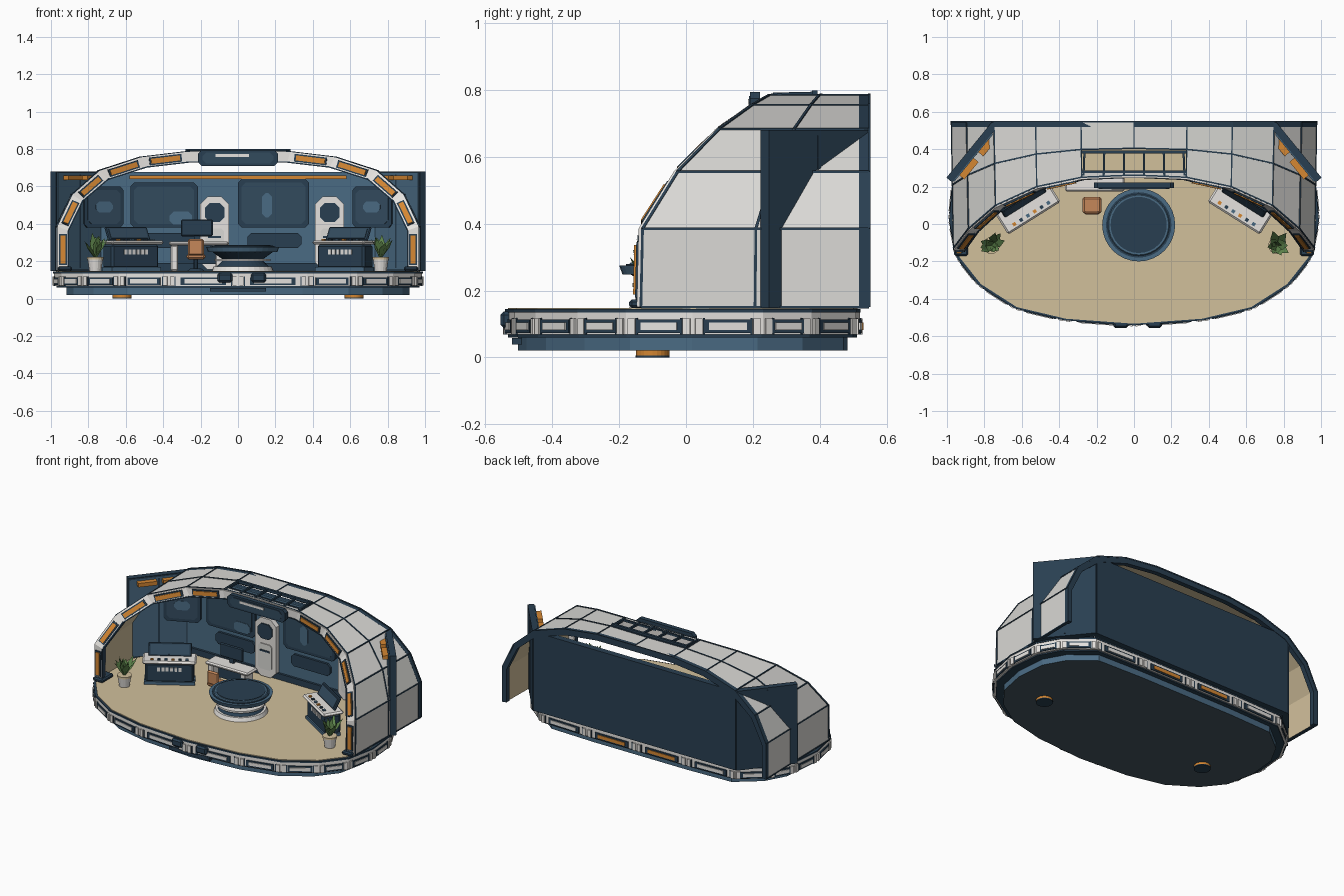
import bpy, bmesh, math, random
from mathutils import Matrix, Vector

if "Cube" in bpy.data.objects:
    bpy.data.objects.remove(bpy.data.objects["Cube"])
random.seed(4)


def material(name, rgb):
    m = bpy.data.materials.new(name)
    m.use_nodes = True
    col = [(c / 255) ** 2.2 for c in rgb] + [1]
    m.diffuse_color = col
    m.node_tree.nodes["Principled BSDF"].inputs["Base Color"].default_value = col
    return m


shell_grey = material("shell grey", (217, 216, 212))
tan = material("tan", (208, 190, 154))
white = material("off white", (229, 226, 222))
navy = material("navy", (45, 65, 82))
slate = material("slate blue", (75, 106, 130))
orange = material("amber", (212, 134, 54))
leather = material("leather", (196, 134, 90))
green = material("leaf green", (96, 134, 78))
graphite = material("graphite", (70, 86, 95))
glass = material("screen glass", (54, 76, 94))


def finish(name, bm, *mats, bevel=0):
    bmesh.ops.recalc_face_normals(bm, faces=bm.faces)
    me = bpy.data.meshes.new(name)
    bm.to_mesh(me)
    bm.free()
    ob = bpy.data.objects.new(name, me)
    bpy.context.collection.objects.link(ob)
    for m in mats:
        me.materials.append(m)
    if bevel:
        b = ob.modifiers.new("bevel", "BEVEL")
        b.width, b.segments = bevel, 1
    return ob


def place(x=0, y=0, z=0, rot=0):
    return Matrix.Translation((x, y, z)) @ Matrix.Rotation(rot, 4, "Z")


def box(name, size, mat, m, bevel=0):
    bm = bmesh.new()
    bmesh.ops.create_cube(bm, size=1, matrix=m @ Matrix.Diagonal((*size, 1)))
    return finish(name, bm, mat, bevel=bevel)


def disc(name, r1, r2, z0, z1, mat, x, y, n=24):
    bm = bmesh.new()
    bmesh.ops.create_cone(bm, cap_ends=True, segments=n, radius1=r1, radius2=r2,
                          depth=z1 - z0, matrix=place(x, y, (z0 + z1) / 2))
    return finish(name, bm, mat)


def bar(name, p, q, w, t, mat, a=0, b=1, shift=0):
    """Beam from p to q: w wide, t deep along y, trimmed to the a..b part."""
    p, q = p.lerp(q, a), p.lerp(q, b)
    d = (q - p).normalized()
    ref = Vector((0, 1, 0)) if abs(d.y) < 0.9 else Vector((0, 0, 1))
    up = (ref - d * ref.dot(d)).normalized()
    rot = Matrix((d, up.cross(d), up)).transposed().to_4x4()
    mid = (p + q) / 2 + Vector((0, shift, 0))
    return box(name, ((q - p).length, w, t), mat, Matrix.Translation(mid) @ rot)


def prism(name, pts, z0, z1, mats):
    """Extruded outline; a second material goes on the underside."""
    bm = bmesh.new()
    f = bm.faces.new([bm.verts.new((x, y, z0)) for x, y in pts])
    up = bmesh.ops.extrude_face_region(bm, geom=[f])["geom"]
    bmesh.ops.translate(bm, vec=(0, 0, z1 - z0),
                        verts=[v for v in up if isinstance(v, bmesh.types.BMVert)])
    for f in bm.faces:
        if len(mats) > 1 and f.calc_center_median().z < z0 + 1e-4:
            f.material_index = 1
    return finish(name, bm, *mats)


def panel(name, w, h, t, mat, m, cut=0.02):
    """Upright plate with chamfered corners, facing -y."""
    a, b = w / 2, h / 2
    pts = [(a - cut, -b), (a, cut - b), (a, b - cut), (a - cut, b),
           (cut - a, b), (-a, b - cut), (-a, cut - b), (cut - a, -b)]
    ob = prism(name, pts, 0, t, [mat])
    ob.data.transform(m @ Matrix.Rotation(math.pi / 2, 4, "X"))
    return ob


# Platform: faceted oval with a straighter back
side = [(0, -0.54), (0.37, -0.513), (0.635, -0.45), (0.83, -0.325), (0.945, -0.18), (0.985, 0.02),
        (0.965, 0.23), (0.885, 0.375), (0.72, 0.508), (0.37, 0.52), (0, 0.52)]
outline = side + [(-x, y) for x, y in side[-2:0:-1]]


def scaled(s):
    return [(x * s, (y + 0.01) * s - 0.01) for x, y in outline]


prism("platform_keel", scaled(0.93), 0.02, 0.066, [slate, graphite])
prism("platform_lower_trim", scaled(0.985), 0.06, 0.07, [navy])
prism("platform_rim", scaled(1), 0.068, 0.136, [white])
prism("platform_top_trim", scaled(1.004), 0.135, 0.144, [navy])
prism("floor", scaled(0.987), 0.14, 0.148, [tan])
ring = [Vector((x, y, 0)) for x, y in outline]
for i, p in enumerate(ring):
    q = ring[(i + 1) % len(ring)]
    ang = math.atan2(q.y - p.y, q.x - p.x)
    mid, length = (p + q) / 2, (q - p).length
    m = place(mid.x, mid.y, 0.093, ang)
    lamp = orange if mid.y > 0.5 and abs(mid.x) < 0.3 else white
    box("rim_frame", (length * 0.66, 0.014, 0.04), navy, m)
    box("rim_lamp", (length * 0.54, 0.022, 0.022), lamp, m)
    for k in (-1, 1):
        box("rim_pad", (0.022, 0.016, 0.048), white, m @ place(k * (length / 2 - 0.018)))
        box("rim_pad_seam", (0.006, 0.01, 0.05), navy, m @ place(k * (length / 2 - 0.034)))
for x in (-0.07, 0.11):
    box("front_clamp", (0.08, 0.05, 0.05), navy, place(x, -0.53, 0.112), 0.01)
box("front_step", (0.3, 0.07, 0.02), navy, place(0, -0.485, 0.048))
for s in (-1, 1):
    disc("foot", 0.05, 0.05, 0.005, 0.022, orange, s * 0.62, -0.1)
    disc("foot_pad", 0.051, 0.051, 0, 0.006, navy, s * 0.62, -0.1)

# Vaulted shell: arch stations (x, z, front y)
half = [(0.965, 0.15, -0.135), (0.965, 0.385, -0.13), (0.885, 0.555, -0.025),
        (0.74, 0.683, 0.1), (0.52, 0.755, 0.2), (0.28, 0.784, 0.25)]
arch = half + [(0, 0.785, 0.262)] + [(-x, z, y) for x, z, y in reversed(half)]
rows = []
for k in (0, 0.5, 1):
    rows.append([Vector((x * (1 + 0.012 * k), y + (0.548 - y) * k, z)) for x, z, y in arch])
bm = bmesh.new()
grid = [[bm.verts.new(p) for p in r] for r in rows]
for j in range(2):
    for i in range(12):
        if j == 0 and i in (5, 6):
            continue  # skylight opening
        bm.faces.new((grid[j][i], grid[j][i + 1], grid[j + 1][i + 1], grid[j + 1][i]))
shell = finish("vaulted_shell", bm, shell_grey, tan, navy)
# outward normals decide which side becomes the lining
if shell.data.polygons[0].normal.x < 0:
    shell.data.flip_normals()
sol = shell.modifiers.new("thickness", "SOLIDIFY")
sol.thickness, sol.offset = 0.02, -1
sol.material_offset, sol.material_offset_rim = 1, 2
for r in rows:
    for p, q in zip(r, r[1:]):
        bar("shell_cross_seam", p, q, 0.008, 0.008, navy)
for i in range(13):
    for j in range(2):
        if not (j == 0 and i == 6):
            bar("shell_long_seam", rows[j][i], rows[j + 1][i], 0.007, 0.007, navy)

# Skylight frame and slats
for k in range(6):
    x = -0.27 + 0.108 * k
    bar("skylight_slat", Vector((x, 0.26, 0.785)), Vector((x * 0.98, 0.39, 0.788)), 0.011, 0.014, navy)
box("skylight_back_bar", (0.56, 0.016, 0.018), navy, place(0, 0.385, 0.79))
box("skylight_front_bar", (0.56, 0.012, 0.014), navy, place(0, 0.28, 0.784))
box("skylight_sill", (0.56, 0.03, 0.01), shell_grey, place(0, 0.262, 0.782))


def arch_ring(name, loop, sx, sz, front, back, mat):
    """Band inside an arch loop; returns the inner loop."""
    inside = [Vector((p.x * sx, p.y, 0.15 + (p.z - 0.15) * sz)) for p in loop]
    bm = bmesh.new()
    loops = [[bm.verts.new(v + Vector((0, dy, 0)))
              for v, dy in ((p, front), (p, back), (q, back), (q, front))]
             for p, q in zip(loop, inside)]
    for a, b in zip(loops, loops[1:]):
        for k in range(4):
            n = (k + 1) % 4
            bm.faces.new((a[k], a[n], b[n], b[k]))
    bm.faces.new(loops[0])
    bm.faces.new(loops[-1])
    finish(name, bm, mat)
    return inside


# Front arch rim with amber lamps, and the rear frame
outer = rows[0]
inner = arch_ring("arch_rim", outer, 0.94, 0.915, -0.012, 0.025, white)
arch_ring("rear_frame", rows[2], 0.972, 0.94, -0.03, 0.002, navy)
centre = [(p + q) / 2 for p, q in zip(outer, inner)]
for i, (p, q) in enumerate(zip(centre, centre[1:])):
    if i not in (5, 6):
        bar("arch_lamp_frame", p, q, 0.042, 0.012, navy, 0.13, 0.87, -0.012)
        bar("arch_lamp", p, q, 0.027, 0.014, orange, 0.17, 0.83, -0.017)
    bar("arch_inner_trim", inner[i], inner[i + 1], 0.007, 0.03, navy)
for s in (-1, 1):
    box("arch_boot", (0.075, 0.12, 0.026), navy, place(s * 0.925, -0.11, 0.16), 0.008)

# Overhead sign board
panel("sign_board", 0.43, 0.085, 0.03, navy, place(0, 0.222, 0.752))
panel("sign_face", 0.38, 0.06, 0.005, glass, place(0, 0.193, 0.752))
box("sign_status_strip", (0.18, 0.004, 0.016), white, place(-0.03, 0.187, 0.765))

# Back wall with angled wings
box("back_wall", (1.5, 0.035, 0.53), navy, place(0, 0.53, 0.413))
box("back_wall_lining", (1.5, 0.008, 0.53), slate, place(0, 0.509, 0.413))
box("wall_light", (1.16, 0.02, 0.018), orange, place(0, 0.5, 0.648))
box("wall_skirting", (1.44, 0.02, 0.04), navy, place(0, 0.5, 0.17))
for s in (-1, 1):
    wing = place(s * 0.865, 0.385, 0.414, s * -0.886)
    box("wing_wall", (0.387, 0.04, 0.532), navy, wing)
    box("wing_lining", (0.37, 0.008, 0.52), slate, wing @ place(0, -0.022))
    for k in (-0.08, 0.08):
        box("wing_light", (0.12, 0.04, 0.026), orange, wing @ place(k, -0.04, 0.232))
    box("wing_seam", (0.012, 0.05, 0.5), navy, wing @ place(0, -0.002))
    corner = place(s * 0.725, 0.45, 0.49, s * -0.42)
    panel("corner_screen", 0.23, 0.22, 0.02, navy, corner)
    panel("corner_screen_glass", 0.19, 0.18, 0.004, glass, corner @ place(0, -0.02))
    panel("corner_screen_chart", 0.1, 0.06, 0.003, slate, corner @ place(0, -0.024))
    panel("lower_wall_panel", 0.29, 0.08, 0.015, navy, place(s * 0.28 - 0.085, 0.505, 0.31))
for x, z, w, h, chart in ((-0.395, 0.5, 0.36, 0.24, (0.09, -0.07, 0.12, 0.07)),
                          (0.19, 0.51, 0.38, 0.26, (-0.035, -0.01, 0.055, 0.13))):
    panel("wall_screen", w, h, 0.02, navy, place(x, 0.505, z))
    panel("wall_screen_glass", w - 0.04, h - 0.04, 0.004, glass, place(x, 0.485, z))
    panel("wall_screen_chart", *chart[2:], 0.003, slate, place(x + chart[0], 0.481, z + chart[1]))
for x in (-0.125, 0.49):
    panel("locker_door", 0.155, 0.39, 0.035, white, place(x, 0.505, 0.35), 0.04)
    panel("locker_window", 0.105, 0.1, 0.008, navy, place(x, 0.47, 0.46), 0.025)
    panel("locker_panel", 0.1, 0.17, 0.006, shell_grey, place(x, 0.47, 0.29), 0.015)
    box("locker_handle", (0.07, 0.008, 0.01), navy, place(x, 0.462, 0.33))


# Control consoles
def console(x, y, rot, w):
    m = place(x, y, 0, rot)
    box("console_plinth", (w * 0.94, 0.1, 0.02), slate, m @ place(0, 0, 0.158))
    box("console_body", (w * 0.9, 0.1, 0.13), navy, m @ place(0, 0.005, 0.225), 0.012)
    box("console_top", (w, 0.14, 0.022), white, m @ place(0, 0, 0.301), 0.01)
    tilt = m @ place(0, 0.04, 0.345) @ Matrix.Rotation(-0.5, 4, "X")
    box("console_screen", (w * 0.8, 0.014, 0.085), navy, tilt, 0.005)
    box("console_screen_glass", (w * 0.7, 0.004, 0.06), glass, tilt @ place(0, -0.008))
    for k in range(6):
        box("console_button", (0.018, 0.018, 0.008), (orange, navy, slate)[k % 3],
            m @ place((k - 2.5) * w * 0.13, -0.04, 0.315))
        box("console_vent", (0.018, 0.006, 0.026), white, m @ place((k - 2.5) * 0.026, -0.045, 0.25))


console(-0.57, 0.09, 0.56, 0.33)
console(0.57, 0.09, -0.56, 0.33)

# Reception desk with monitor and chair
box("desk_top", (0.32, 0.11, 0.022), white, place(-0.21, 0.23, 0.295), 0.008)
for x in (-0.34, -0.1):
    box("desk_leg", (0.04, 0.09, 0.137), white, place(x, 0.235, 0.217), 0.006)
box("desk_front", (0.2, 0.02, 0.1), navy, place(-0.22, 0.26, 0.235))
box("monitor_stand", (0.03, 0.02, 0.05), navy, place(-0.22, 0.255, 0.325))
box("monitor", (0.17, 0.016, 0.09), navy, place(-0.22, 0.25, 0.378), 0.006)
disc("chair_base", 0.045, 0.03, 0.148, 0.16, navy, -0.225, 0.1, 12)
disc("chair_post", 0.012, 0.012, 0.16, 0.215, navy, -0.225, 0.1, 8)
box("chair_seat", (0.1, 0.09, 0.03), leather, place(-0.225, 0.1, 0.225), 0.01)
box("chair_back", (0.085, 0.02, 0.09), leather, place(-0.225, 0.06, 0.275), 0.009)

# Round holo table
for part, r1, r2, z0, z1, mat in (
        ("table_foot", 0.165, 0.155, 0.148, 0.172, white), ("table_base", 0.14, 0.11, 0.172, 0.2, navy),
        ("table_ring", 0.15, 0.15, 0.2, 0.212, white), ("table_column", 0.11, 0.16, 0.212, 0.248, navy),
        ("table_edge", 0.185, 0.195, 0.248, 0.275, slate), ("table_groove", 0.175, 0.175, 0.275, 0.279, navy),
        ("table_lip", 0.165, 0.16, 0.279, 0.284, slate), ("table_screen", 0.15, 0.15, 0.284, 0.287, navy)):
    disc(part, r1, r2, z0, z1, mat, 0.025, -0.005, 32)

# Potted plants
for s in (-1, 1):
    x, y = s * 0.763, -0.115
    disc("plant_pot", 0.032, 0.042, 0.148, 0.212, white, x, y, 16)
    disc("pot_rim", 0.045, 0.045, 0.21, 0.222, tan, x, y, 16)
    bm = bmesh.new()
    for k in range(13):
        ang, lean, h = k * 2.4, random.uniform(0.1, 0.65), random.uniform(0.1, 0.145)
        m = place(x, y, 0.215, ang) @ Matrix.Rotation(lean, 4, "Y")
        bm.faces.new([bm.verts.new(m @ Vector(v)) for v in
                      ((0, -0.006, 0), (0, -0.024, h * 0.55), (0.006, 0, h), (0, 0.024, h * 0.55), (0, 0.006, 0))])
    finish("plant_leaves", bm, green)
